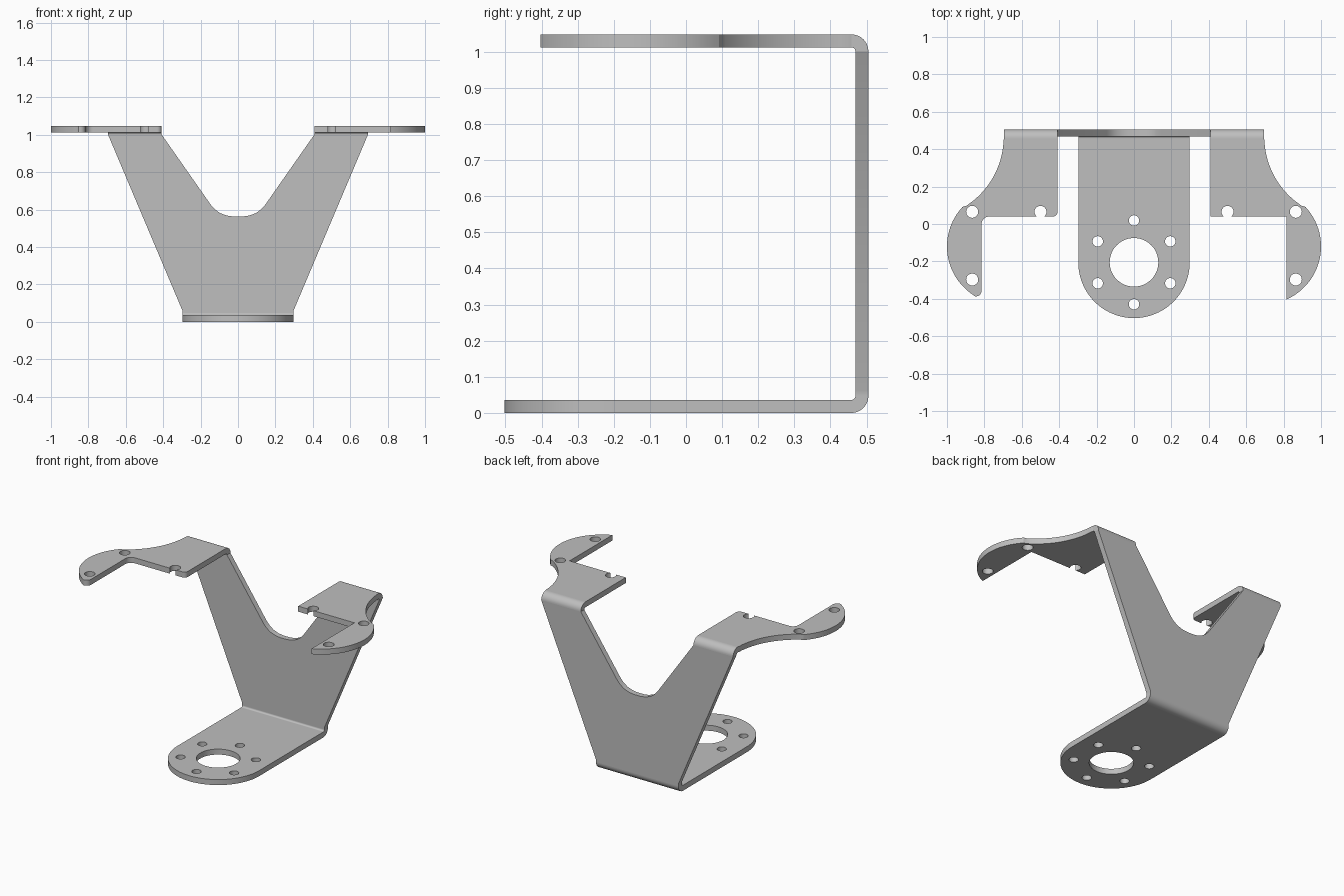
import bpy, bmesh
from math import sin, cos, radians

cube = bpy.data.objects.get("Cube")
if cube:
    bpy.data.objects.remove(cube)

T = 0.036              # sheet thickness
R_IN = 0.011           # inner bend radius
R_OUT = R_IN + T
BACK = 0.505           # rear face of the bracket
TOP = 1.048            # upper face of the arms
BEND_Y = BACK - R_OUT  # where flat sheets meet the bends

metal = bpy.data.materials.new("brushed grey metal")
metal.use_nodes = True
GREY = (0.52, 0.52, 0.52, 1)
metal.diffuse_color = GREY
metal.node_tree.nodes["Principled BSDF"].inputs["Base Color"].default_value = GREY


def arc(cx, cy, r, start, end, steps=12):
    angles = [radians(start + (end - start) * i / steps) for i in range(steps + 1)]
    return [(cx + r * cos(a), cy + r * sin(a)) for a in angles]


def circle(cx, cy, r, steps=32):
    return arc(cx, cy, r, 0, 360, steps)[:-1]


def sheet(name, loops, depth, place):
    """Fill an outline with holes, thicken it, and place(u, v, w) it in space."""
    bm = bmesh.new()
    for loop in loops:
        verts = [bm.verts.new((u, v, 0)) for u, v in loop]
        for a, b in zip(verts, verts[1:] + verts[:1]):
            bm.edges.new((a, b))
    bmesh.ops.triangle_fill(bm, edges=bm.edges[:], use_beauty=True, normal=(0, 0, 1))
    out = bmesh.ops.extrude_face_region(bm, geom=bm.faces[:], use_keep_orig=True)
    for v in out["geom"]:
        if isinstance(v, bmesh.types.BMVert):
            v.co.z = depth
    for v in bm.verts:
        v.co = place(*v.co)
    bmesh.ops.recalc_face_normals(bm, faces=bm.faces[:])
    mesh = bpy.data.meshes.new(name)
    bm.to_mesh(mesh)
    bm.free()
    mesh.materials.append(metal)
    obj = bpy.data.objects.new(name, mesh)
    bpy.context.collection.objects.link(obj)
    bpy.ops.object.select_all(action="DESELECT")
    obj.select_set(True)
    bpy.context.view_layer.objects.active = obj
    bpy.ops.object.shade_smooth_by_angle(angle=radians(30))
    return obj


def bend(name, z, start, x0, x1):
    """Quarter-round fold running along x."""
    ring = (arc(BEND_Y, z, R_OUT, start, start + 90)
            + arc(BEND_Y, z, R_IN, start + 90, start))
    sheet(name, [ring], x1 - x0, lambda u, v, w: (x0 + w, u, v))


# Base plate with a round nose, a centre bore and a ring of screw holes
W = 0.298
HUB_Y = -0.205
base = [(W, BEND_Y)] + arc(0, HUB_Y, W, 0, -180, 48) + [(-W, BEND_Y)]
base_holes = [circle(0, HUB_Y, 0.13, 48)]
for x, y in arc(0, HUB_Y, 0.224, 30, 330, 5):
    base_holes.append(circle(x, y, 0.028, 24))
sheet("base_plate", [base] + base_holes, T, lambda u, v, w: (u, v, w))
bend("base_bend", R_OUT, -90, -W, W)

# Upright V-shaped back plate with a rounded valley
ARM_IN, ARM_OUT = 0.408, 0.695
ARM_Z = TOP - R_OUT
side = [(W, R_OUT), (W, 0.062), (ARM_OUT, ARM_Z), (ARM_IN, ARM_Z),
        (0.145, 0.625), (0.122, 0.6), (0.095, 0.581), (0.06, 0.568), (0.025, 0.563)]
back = side + [(-x, z) for x, z in reversed(side)]
sheet("back_plate", [back], T, lambda u, v, w: (u, BACK - w, v))

# Curved mounting arms; the right one has softened corners
EDGE_X, EDGE_Y = 0.815, 0.04
for name, sign in (("left", 1), ("right", -1)):
    rounded = sign < 0
    outline = [(ARM_OUT, BEND_Y)]
    outline += arc(1.135, 0.465, 0.438, 182, 237, 20)
    outline += arc(0.69, -0.12, 0.31, 43, -57 if rounded else -66, 30)
    if rounded:
        outline += arc(0.845, -0.357, 0.03, -75, -180, 8)
        outline += arc(EDGE_X - 0.04, EDGE_Y - 0.04, 0.04, 0, 90, 8)
    else:
        outline += [(EDGE_X, -0.403), (EDGE_X, EDGE_Y)]
    outline += arc(0.5, 0.065, 0.032, -51.4, 231.4, 24)   # open screw notch
    if rounded:
        outline += arc(ARM_IN + 0.025, EDGE_Y + 0.025, 0.025, 270, 180, 6)
    else:
        outline.append((ARM_IN, EDGE_Y))
    outline.append((ARM_IN, BEND_Y))
    holes = [circle(0.865, y, 0.032) for y in (0.065, -0.297)]
    sheet(name + "_arm", [outline] + holes, T,
          lambda u, v, w: (sign * u, v, TOP - w))
    ends = sorted((sign * ARM_IN, sign * ARM_OUT))
    bend(name + "_arm_bend", ARM_Z, 0, *ends)
